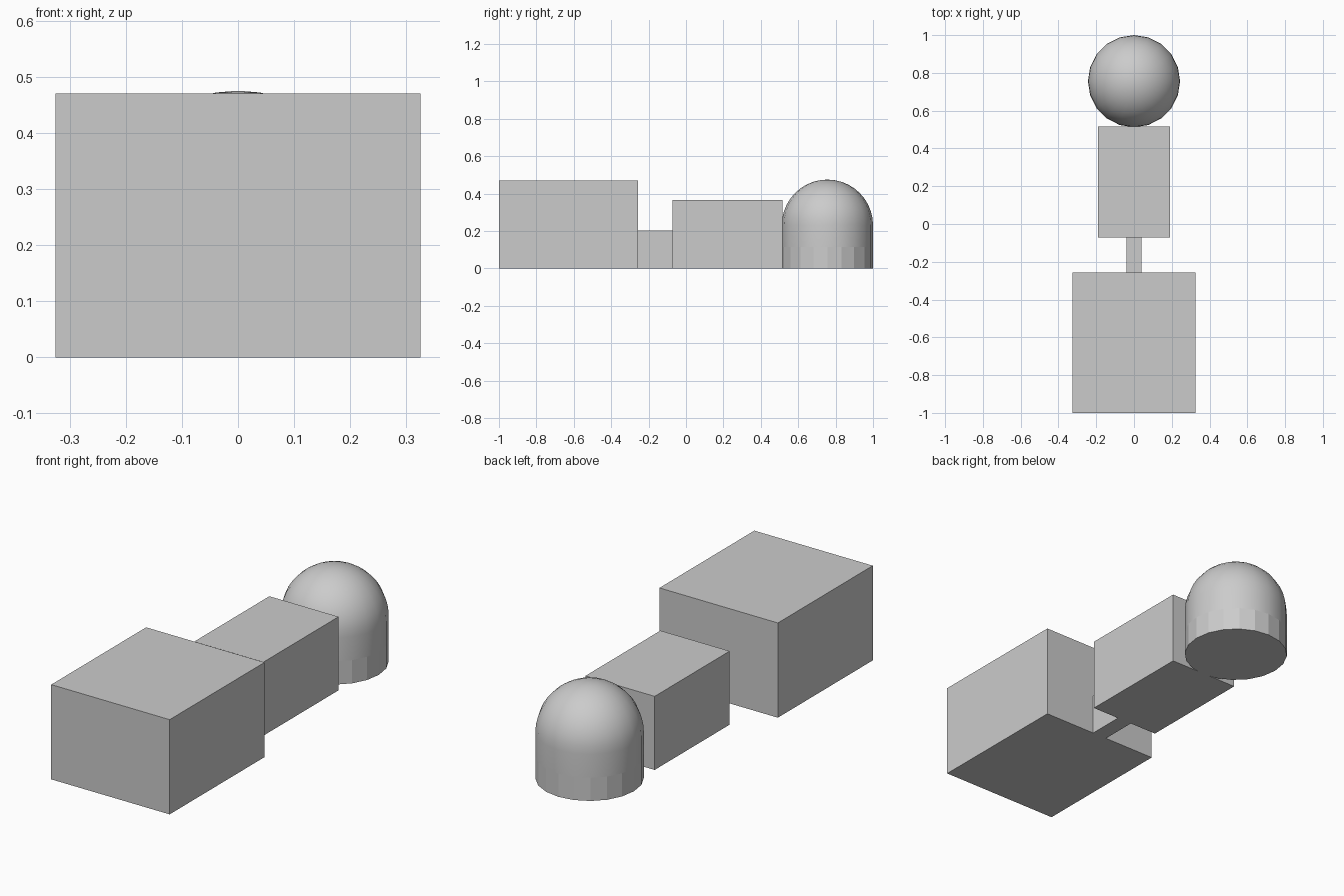
import bpy, bmesh
from math import sin, cos, pi

if "Cube" in bpy.data.objects:
    bpy.data.objects.remove(bpy.data.objects["Cube"])

SIDES = 20


def block(name, half_width, y0, y1, height):
    bpy.ops.mesh.primitive_cube_add(size=1, location=(0, (y0 + y1) / 2, height / 2))
    ob = bpy.context.object
    ob.name = name
    ob.scale = (half_width * 2, y1 - y0, height)
    bpy.ops.object.transform_apply(location=False, rotation=False, scale=True)
    return ob


# Row of rectangular masses, front to back
block("front_block", 0.325, -1.0, -0.256, 0.47)
block("connecting_passage", 0.04, -0.256, -0.071, 0.203)
block("middle_block", 0.19, -0.071, 0.517, 0.365)

# Domed round tower: faceted base, smooth drum and hemisphere
R, CY, SPRING, BASE = 0.244, 0.756, 0.231, 0.115
profile = [(R, 0), (R, BASE), (R, SPRING)]
profile += [(R * cos(i * pi / 20), SPRING + R * sin(i * pi / 20)) for i in range(1, 10)]

bm = bmesh.new()
rings = []
for r, z in profile:
    rings.append([bm.verts.new((r * cos(2 * pi * k / SIDES), r * sin(2 * pi * k / SIDES), z))
                  for k in range(SIDES)])
tip = bm.verts.new((0, 0, SPRING + R))
bm.faces.new(rings[0][::-1])
for level, (a, b) in enumerate(zip(rings, rings[1:])):
    for k in range(SIDES):
        n = (k + 1) % SIDES
        f = bm.faces.new((a[k], a[n], b[n], b[k]))
        f.smooth = level > 0
for k in range(SIDES):
    f = bm.faces.new((rings[-1][k], rings[-1][(k + 1) % SIDES], tip))
    f.smooth = True
mesh = bpy.data.meshes.new("domed_tower")
bm.to_mesh(mesh)
bm.free()
tower = bpy.data.objects.new("domed_tower", mesh)
tower.location = (0, CY, 0)
bpy.context.collection.objects.link(tower)
